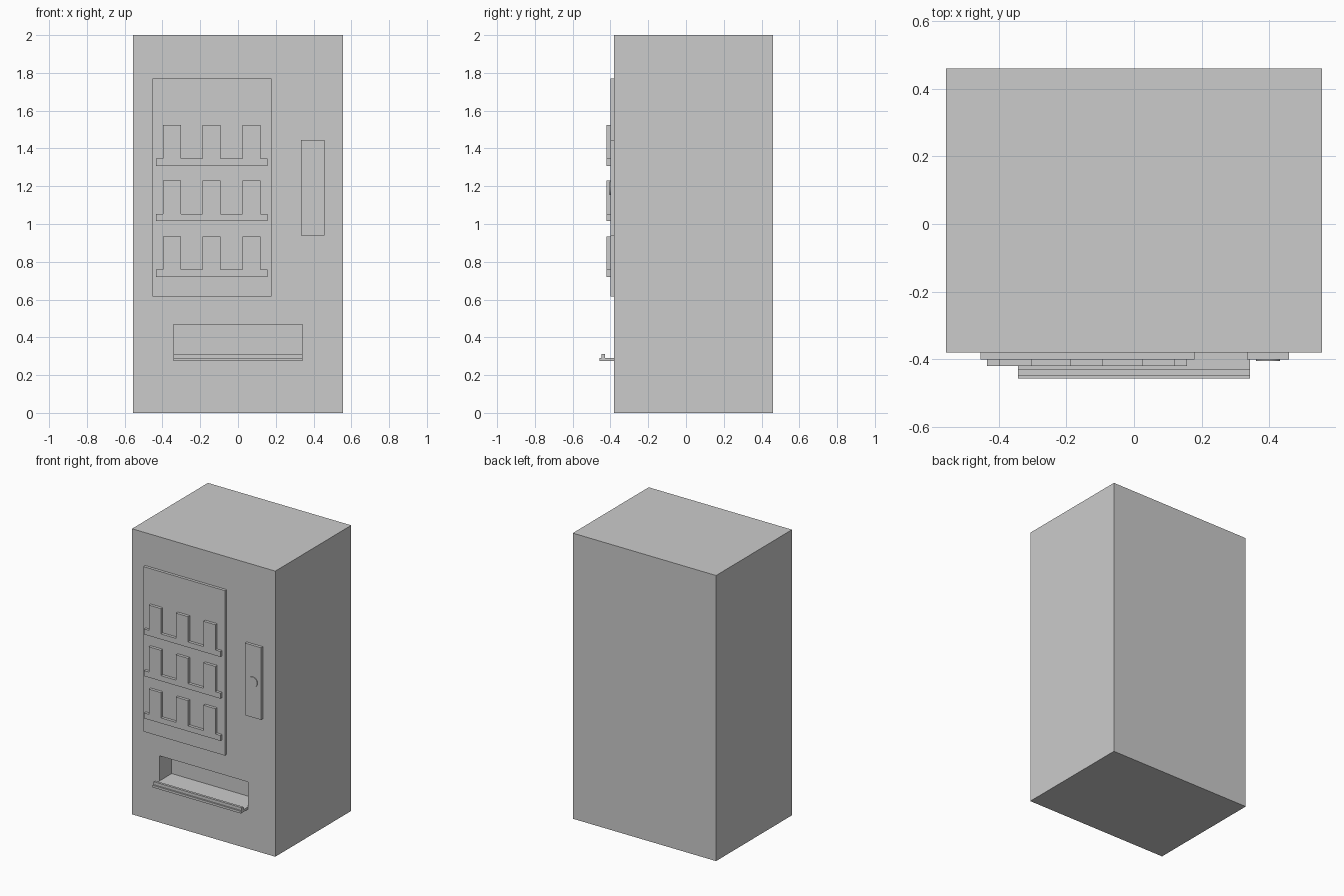
import bpy
import bmesh
from mathutils import Matrix

cube = bpy.data.objects.get("Cube")
if cube:
    bpy.data.objects.remove(cube, do_unlink=True)

grey = bpy.data.materials.new("light_grey")
grey.use_nodes = True
grey.diffuse_color = (0.6, 0.6, 0.6, 1)
grey.node_tree.nodes["Principled BSDF"].inputs["Base Color"].default_value = (0.6, 0.6, 0.6, 1)


def finish(name, bm):
    bmesh.ops.recalc_face_normals(bm, faces=bm.faces)
    mesh = bpy.data.meshes.new(name)
    bm.to_mesh(mesh)
    bm.free()
    mesh.materials.append(grey)
    obj = bpy.data.objects.new(name, mesh)
    bpy.context.collection.objects.link(obj)
    return obj


def extrude_profile(name, points, axis, start, end):
    """Extrude a flat outline along x (points are y, z) or y (points are x, z)."""
    bm = bmesh.new()
    if axis == "x":
        verts = [bm.verts.new((start, a, b)) for a, b in points]
        move = (end - start, 0, 0)
    else:
        verts = [bm.verts.new((a, start, b)) for a, b in points]
        move = (0, end - start, 0)
    face = bm.faces.new(verts)
    made = bmesh.ops.extrude_face_region(bm, geom=[face], use_keep_orig=True)["geom"]
    moved = [v for v in made if isinstance(v, bmesh.types.BMVert)]
    bmesh.ops.translate(bm, verts=moved, vec=move)
    return finish(name, bm)


def box(name, x, y, z):
    outline = [(x[0], z[0]), (x[1], z[0]), (x[1], z[1]), (x[0], z[1])]
    return extrude_profile(name, outline, "y", y[0], y[1])


FRONT = -0.38
PANEL = -0.40
RECESS_BACK = -0.245
TRAY_X = 0.342

# Cabinet with the delivery opening cut into its front
cabinet = box("cabinet", (-0.555, 0.555), (FRONT, 0.46), (0, 2))
cutter = box("opening_cutter", (-TRAY_X, TRAY_X), (-0.6, RECESS_BACK), (0.275, 0.467))
cutter.hide_render = True
cut = cabinet.modifiers.new("opening", "BOOLEAN")
cut.operation = "DIFFERENCE"
cut.solver = "EXACT"
cut.object = cutter
bpy.context.view_layer.objects.active = cabinet
bpy.ops.object.modifier_apply(modifier="opening")
bpy.data.objects.remove(cutter, do_unlink=True)

# Delivery tray: floor of the opening with an upright lip
tray = [(RECESS_BACK, 0.275), (-0.457, 0.275), (-0.457, 0.291), (-0.447, 0.291),
        (-0.447, 0.312), (-0.43, 0.312), (-0.43, 0.291), (RECESS_BACK, 0.291)]
extrude_profile("delivery_tray", tray, "x", -TRAY_X, TRAY_X)

# Display panel
box("display_panel", (-0.453, 0.178), (PANEL, FRONT), (0.615, 1.77))

# Shelves, each one outline with three products standing on it
LEFT, RIGHT = -0.434, 0.157
for name, base in (("lower", 0.72), ("middle", 1.016), ("upper", 1.308)):
    top = base + 0.038
    outline = [(RIGHT, base), (LEFT, base), (LEFT, top)]
    for x in (-0.397, -0.187, 0.025):
        outline += [(x, top), (x, base + 0.215), (x + 0.094, base + 0.215), (x + 0.094, top)]
    outline.append((RIGHT, top))
    extrude_profile(name + "_product_shelf", outline, "y", -0.42, PANEL)

# Payment panel with a round button
box("payment_panel", (0.334, 0.458), (PANEL, FRONT), (0.94, 1.445))
bm = bmesh.new()
bmesh.ops.create_cone(bm, cap_ends=True, segments=32, radius1=0.036, radius2=0.036, depth=0.005,
                      matrix=Matrix.Translation((0.396, PANEL - 0.0025, 1.19))
                      @ Matrix.Rotation(1.5708, 4, "X"))
button = finish("payment_button", bm)
bpy.ops.object.select_all(action="DESELECT")
button.select_set(True)
bpy.context.view_layer.objects.active = button
bpy.ops.object.shade_smooth_by_angle()
